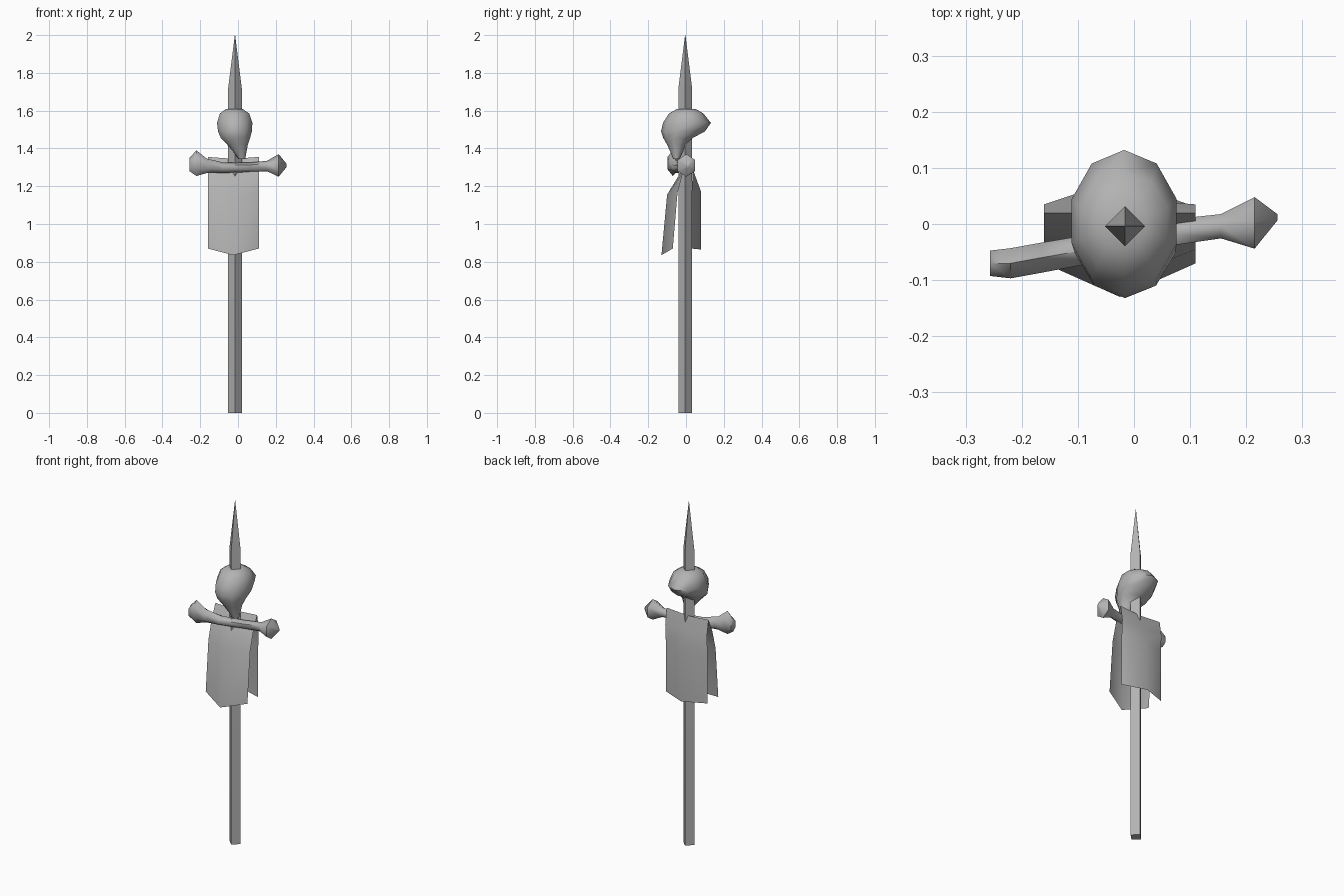
import bpy, bmesh, math

cube = bpy.data.objects.get("Cube")
if cube:
    bpy.data.objects.remove(cube)

grey = bpy.data.materials.new("plain grey")
grey.use_nodes = True
colour = (0.45, 0.45, 0.45, 1)
grey.diffuse_color = colour
grey.node_tree.nodes["Principled BSDF"].inputs["Base Color"].default_value = colour


def finish(name, bm, angle, closed=True):
    """Turn a bmesh into a shaded, coloured object."""
    if closed:
        bmesh.ops.recalc_face_normals(bm, faces=bm.faces)
    mesh = bpy.data.meshes.new(name)
    bm.to_mesh(mesh)
    bm.free()
    mesh.materials.append(grey)
    ob = bpy.data.objects.new(name, mesh)
    bpy.context.collection.objects.link(ob)
    bpy.ops.object.select_all(action='DESELECT')
    ob.select_set(True)
    bpy.context.view_layer.objects.active = ob
    bpy.ops.object.shade_smooth_by_angle(angle=math.radians(angle))
    return ob


def loft(name, rings, angle):
    """Skin a list of equal rings of points and cap both ends."""
    bm = bmesh.new()
    loops = [[bm.verts.new(p) for p in ring] for ring in rings]
    n = len(loops[0])
    for a, b in zip(loops, loops[1:]):
        for i in range(n):
            j = (i + 1) % n
            bm.faces.new((a[i], a[j], b[j], b[i]))
    bm.faces.new(loops[0])
    bm.faces.new(loops[-1])
    bmesh.ops.remove_doubles(bm, verts=bm.verts, dist=0.0005)
    return finish(name, bm, angle)


def circle(n, start=0):
    return [(math.cos(start + math.tau * i / n), math.sin(start + math.tau * i / n))
            for i in range(n)]


# Square pole, turned edge-on, sharpened to a spike
PX, PY = -0.016, -0.004
loft("spiked_pole", [[(PX + c * r, PY + s * r, z) for c, s in circle(4)]
                     for z, r in ((0, 0.036), (1.72, 0.036), (2.0, 0.001))], 30)

# Skull: height, left and right limits, front and back limits
skull = [
    (1.345, 0.000, 0.040, -0.068, -0.035),
    (1.375, -0.020, 0.045, -0.080, -0.020),
    (1.420, -0.060, 0.055, -0.100, 0.000),
    (1.455, -0.095, 0.068, -0.120, 0.035),
    (1.490, -0.110, 0.078, -0.132, 0.100),
    (1.535, -0.116, 0.081, -0.122, 0.132),
    (1.585, -0.100, 0.064, -0.090, 0.092),
    (1.610, -0.065, 0.025, -0.045, 0.050),
]
loft("skull", [[((x0 + x1) / 2 + c * (x1 - x0) / 2, (y0 + y1) / 2 + s * (y1 - y0) / 2, z)
                for c, s in circle(10, math.pi / 10)]
               for z, x0, x1, y0, y1 in skull], 60)

# Crosswise bone: centre of each section, then its depth and height radii
bone = [
    (-0.257, -0.070, 1.315, 0.026, 0.035),
    (-0.220, -0.070, 1.322, 0.031, 0.068),
    (-0.165, -0.060, 1.308, 0.031, 0.038),
    (-0.080, -0.045, 1.298, 0.030, 0.028),
    (0.060, -0.016, 1.300, 0.027, 0.025),
    (0.155, -0.004, 1.307, 0.025, 0.028),
    (0.215, 0.002, 1.310, 0.053, 0.060),
    (0.256, 0.012, 1.310, 0.006, 0.010),
]
loft("cross_bone", [[(x, y + c * ry, z + s * rz) for c, s in circle(6, math.pi / 6)]
                    for x, y, z, ry, rz in bone], 60)

# Cloth draped over the bone: middle and edge positions in y and z, front to back
drape = [
    (-0.130, 0.835, -0.070, 0.870),
    (-0.100, 1.155, -0.045, 1.165),
    (-0.030, 1.270, -0.015, 1.275),
    (0.020, 1.345, 0.020, 1.355),
    (0.045, 1.265, 0.035, 1.265),
    (0.080, 1.170, 0.030, 1.170),
    (0.080, 0.865, 0.030, 0.870),
]
bm = bmesh.new()
rows = [[bm.verts.new(p) for p in ((-0.16, ye, ze), (-0.025, ym, zm), (0.11, ye, ze))]
        for ym, zm, ye, ze in drape]
for a, b in zip(rows, rows[1:]):
    for i in range(2):
        bm.faces.new((a[i], a[i + 1], b[i + 1], b[i]))
cloth = finish("draped_cloth", bm, 60, closed=False)
